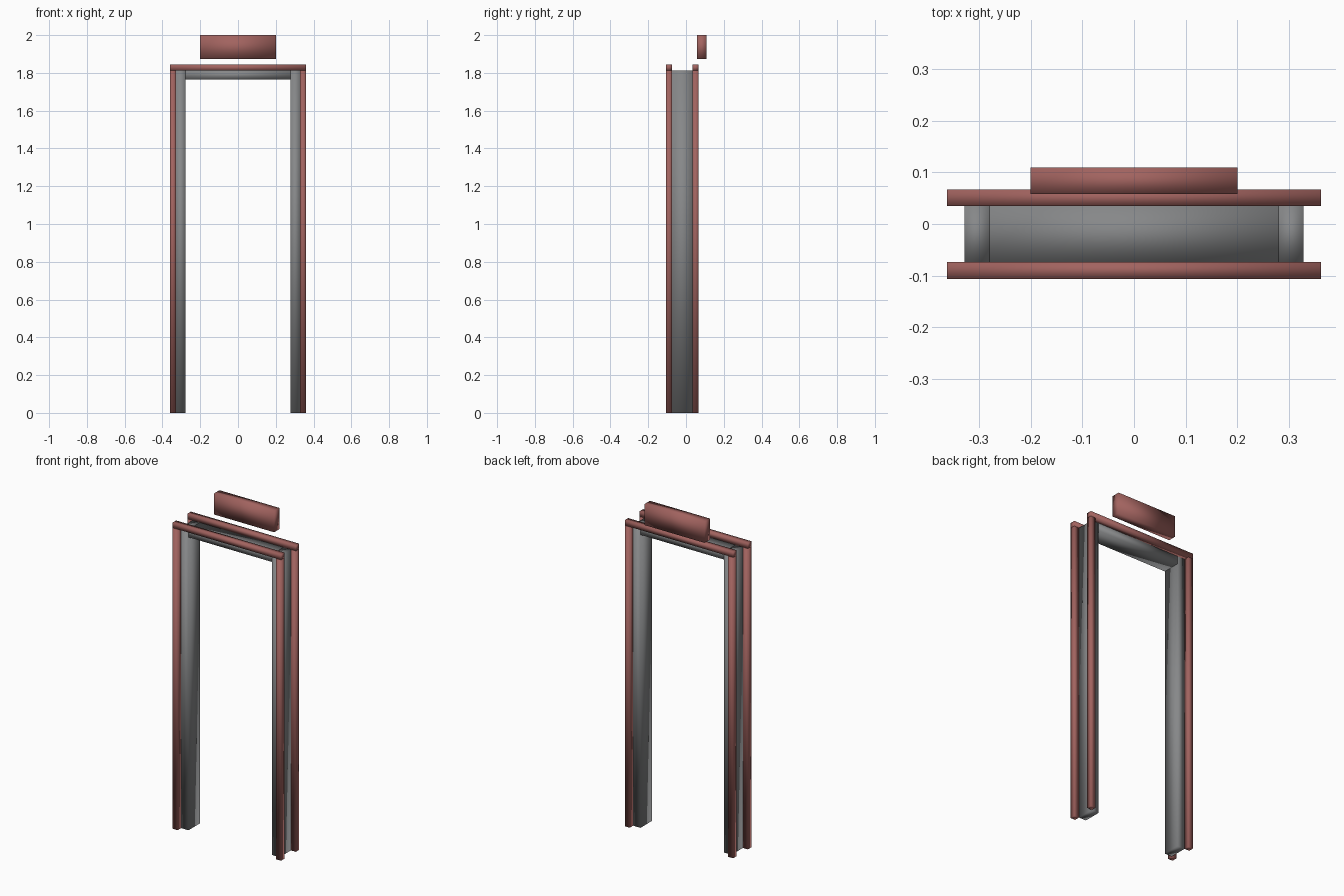
import bpy

if "Cube" in bpy.data.objects:
    bpy.data.objects.remove(bpy.data.objects["Cube"], do_unlink=True)


def material(name, rgb):
    m = bpy.data.materials.new(name)
    m.use_nodes = True
    m.diffuse_color = (*rgb, 1)
    m.node_tree.nodes["Principled BSDF"].inputs["Base Color"].default_value = (*rgb, 1)
    return m


red = material("dusty_red", (0.36, 0.125, 0.115))
grey = material("frame_grey", (0.24, 0.245, 0.25))


def box(name, xs, ys, zs, mat):
    """Softly shaded box given its extent on each axis."""
    bpy.ops.mesh.primitive_cube_add(size=1)
    ob = bpy.context.object
    ob.name = name
    for v in ob.data.vertices:
        v.co = [r[0] if c < 0 else r[1] for c, r in zip(v.co, (xs, ys, zs))]
    ob.data.materials.append(mat)
    bpy.ops.object.shade_smooth()
    return ob


INNER, JAMB, OUTER = 0.279, 0.328, 0.361
FRAME_TOP, TRIM_TOP = 1.812, 1.844
DEPTH = (-0.073, 0.035)
TRIMS = {"front": (-0.106, -0.073), "back": (0.035, 0.067)}


def pair(name, x0, x1, ys, zs, mat):
    box("left_" + name, (x0, x1), ys, zs, mat)
    box("right_" + name, (-x1, -x0), ys, zs, mat)


# Door lining: two jambs and the head between them
pair("jamb", INNER, JAMB, DEPTH, (0, FRAME_TOP), grey)
box("head_jamb", (-INNER, INNER), DEPTH, (1.765, FRAME_TOP), grey)

# Trim on both faces of the frame
for side, ys in TRIMS.items():
    pair(side + "_trim", JAMB, OUTER, ys, (0, FRAME_TOP), red)
    box(side + "_head_trim", (-OUTER, OUTER), ys, (FRAME_TOP, TRIM_TOP), red)

# Plaque above the doorway
box("plaque", (-0.2, 0.2), (0.058, 0.109), (1.873, 2.0), red)
